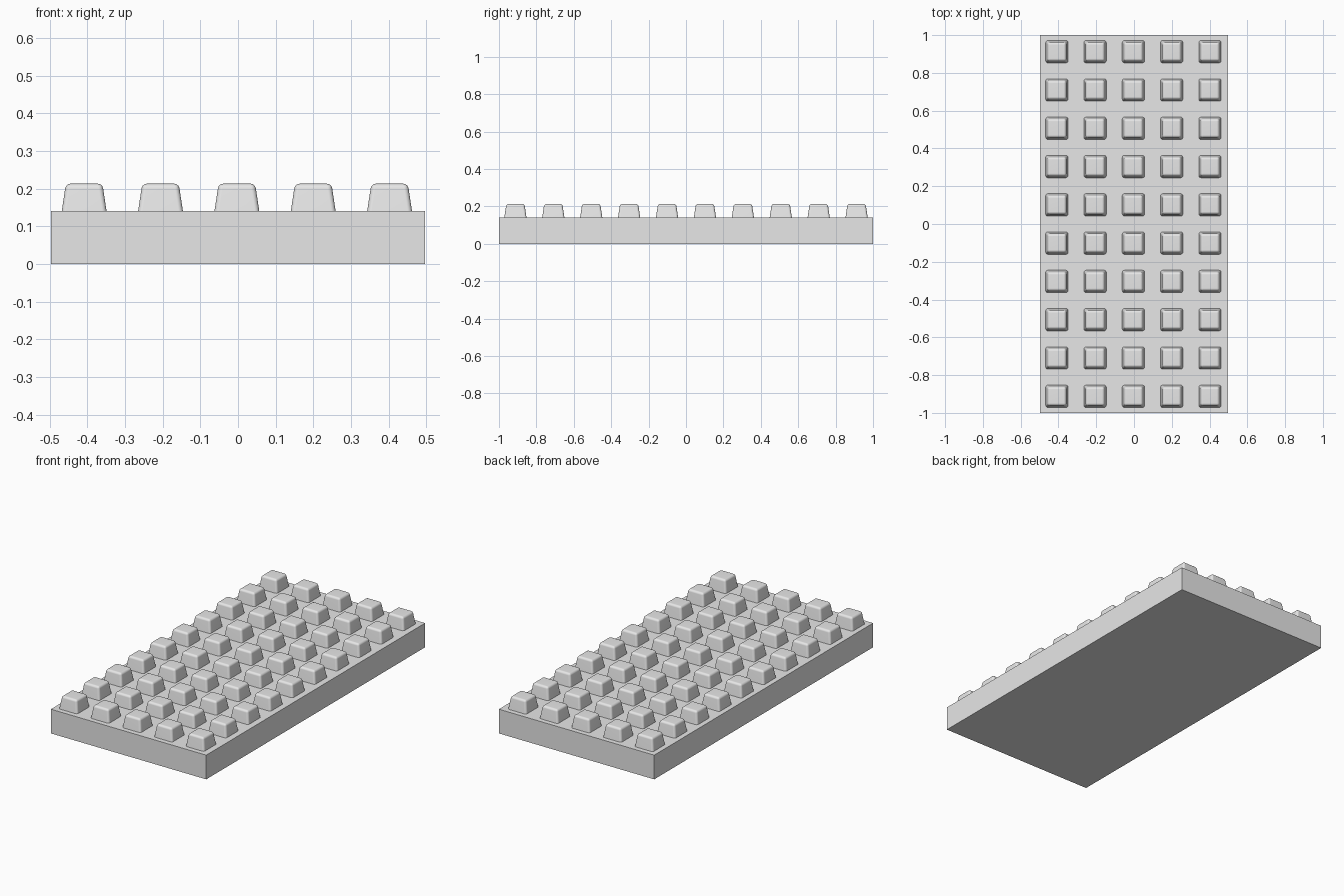
import bpy, bmesh

if "Cube" in bpy.data.objects:
    bpy.data.objects.remove(bpy.data.objects["Cube"])

grey = bpy.data.materials.new("plain grey")
grey.diffuse_color = (0.8, 0.8, 0.8, 1)
grey.use_nodes = True
grey.node_tree.nodes["Principled BSDF"].inputs["Base Color"].default_value = grey.diffuse_color

SLAB_TOP, STUD_TOP, PITCH = 0.14, 0.213, 0.2027
COLS, ROWS = 5, 10


def make_object(name, bm):
    mesh = bpy.data.meshes.new(name)
    bm.to_mesh(mesh)
    bm.free()
    mesh.materials.append(grey)
    obj = bpy.data.objects.new(name, mesh)
    bpy.context.collection.objects.link(obj)
    return obj


# flat base slab
bm = bmesh.new()
bmesh.ops.create_cube(bm, size=1)
for v in bm.verts:
    v.co = (v.co.x * 0.994, v.co.y * 2, (v.co.z + 0.5) * SLAB_TOP)
make_object("base_slab", bm)

# one tapered stud with rounded sides and top, placed at the front left corner
bm = bmesh.new()
bmesh.ops.create_cube(bm, size=2)
for v in bm.verts:
    top = v.co.z > 0
    half = 0.0485 if top else 0.0595
    v.co = (v.co.x * half, v.co.y * half, STUD_TOP if top else SLAB_TOP)
bottom = [f for f in bm.faces if f.normal.z < -0.9]
bmesh.ops.delete(bm, geom=bottom, context='FACES_ONLY')
edges = [e for e in bm.edges if not e.is_boundary]
bmesh.ops.bevel(bm, geom=edges, offset=0.012, segments=3, profile=0.5, affect='EDGES')
for f in bm.faces:
    f.smooth = True
studs = make_object("studs", bm)
studs.location = (-0.003 - PITCH * (COLS - 1) / 2, -PITCH * (ROWS - 1) / 2, 0)

# repeat the stud in a grid
for axis, count in ((0, COLS), (1, ROWS)):
    arr = studs.modifiers.new("grid", 'ARRAY')
    arr.count = count
    arr.use_relative_offset = False
    arr.use_constant_offset = True
    offset = [0, 0, 0]
    offset[axis] = PITCH
    arr.constant_offset_displace = offset
weighted = studs.modifiers.new("flat_faces", 'WEIGHTED_NORMAL')
weighted.keep_sharp = True
